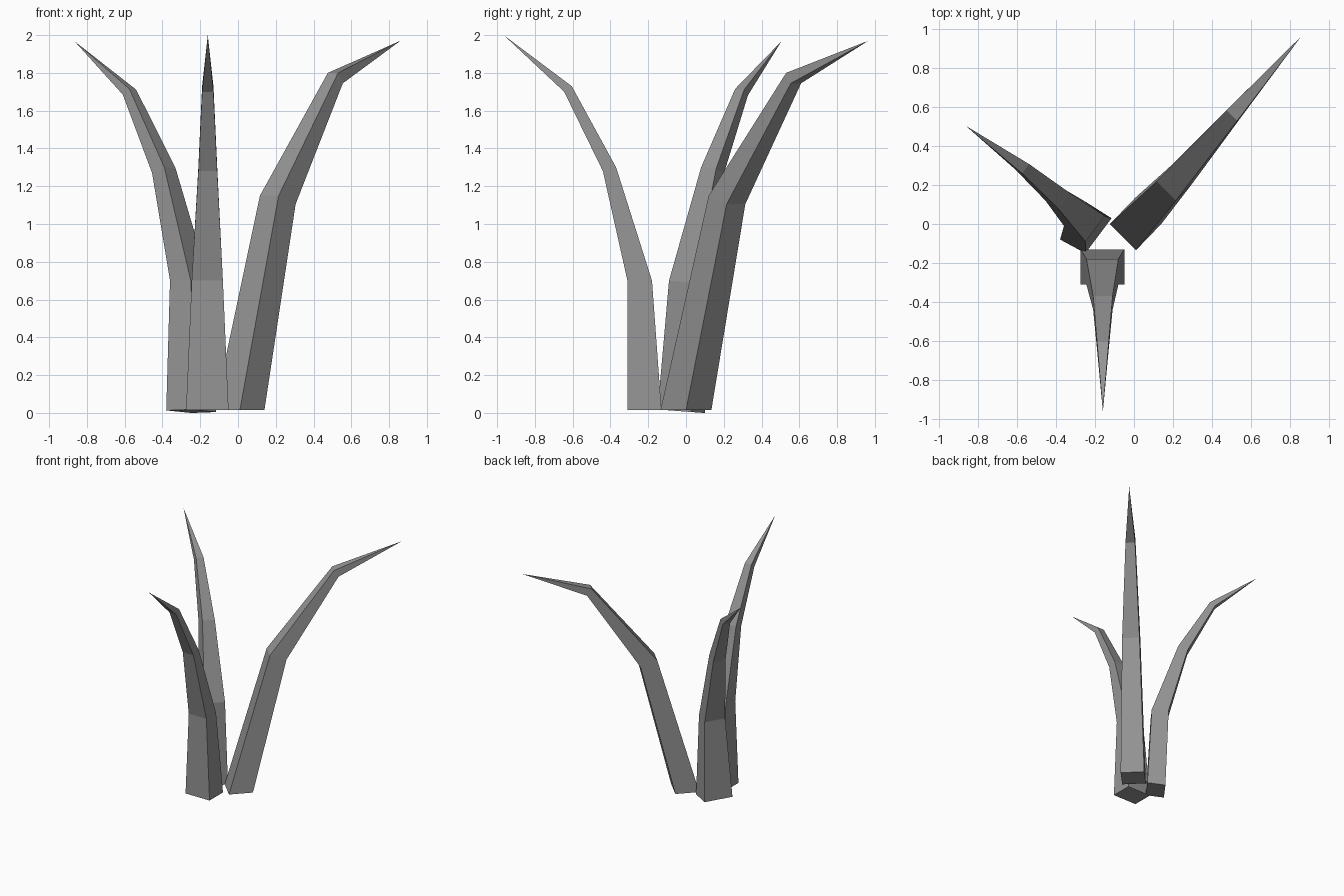
import bpy, bmesh
from mathutils import Vector

if "Cube" in bpy.data.objects:
    bpy.data.objects.remove(bpy.data.objects["Cube"])

# Dark grey shared by all blades
grey = bpy.data.materials.new("dark_grey")
grey.diffuse_color = (0.3, 0.3, 0.3, 1)
grey.use_nodes = True
grey.node_tree.nodes["Principled BSDF"].inputs["Base Color"].default_value = grey.diffuse_color


def blade(name, side, stations, tip):
    """Four-sided tapering blade; each station = (inner corner, outer corner, width along side)."""
    bm = bmesh.new()
    side = Vector(side).normalized()
    rings = []
    for inner, outer, width in stations:
        a, b = Vector(inner), Vector(outer)
        rings.append([bm.verts.new(p) for p in (a, a + side * width, b + side * width, b)])
    bm.faces.new(rings[0])
    for lo, hi in zip(rings, rings[1:]):
        for i in range(4):
            j = (i + 1) % 4
            bm.faces.new((lo[i], lo[j], hi[j], hi[i]))
    top = bm.verts.new(tip)
    for i in range(4):
        bm.faces.new((rings[-1][i], rings[-1][(i + 1) % 4], top))
    bmesh.ops.recalc_face_normals(bm, faces=bm.faces[:])
    mesh = bpy.data.meshes.new(name)
    bm.to_mesh(mesh)
    bm.free()
    mesh.materials.append(grey)
    bpy.context.collection.objects.link(bpy.data.objects.new(name, mesh))


# Blade leaning to the front
blade("front_blade", (1, 0, 0), [
    ((-0.275, -0.13, 0.015), (-0.275, -0.31, 0.015), 0.225),
    ((-0.245, -0.18, 0.70), (-0.245, -0.31, 0.70), 0.165),
    ((-0.21, -0.37, 1.30), (-0.21, -0.44, 1.28), 0.10),
    ((-0.19, -0.605, 1.73), (-0.19, -0.645, 1.70), 0.06),
], (-0.16, -0.965, 2.0))

# Blade leaning to the back right, with one bend fewer
blade("right_blade", (-0.70, 0.70, 0), [
    ((0.01, -0.135, 0.015), (0.14, 0.0, 0.015), 0.19),
    ((0.215, 0.12, 1.15), (0.305, 0.215, 1.105), 0.14),
    ((0.53, 0.53, 1.80), (0.555, 0.555, 1.745), 0.077),
], (0.86, 0.965, 1.97))

# Blade leaning to the back left, slightly tilted
blade("left_blade", (0.60, 0.80, -0.06), [
    ((-0.25, -0.15, 0.018), (-0.38, -0.08, 0.013), 0.225),
    ((-0.25, -0.09, 0.70), (-0.36, -0.01, 0.70), 0.165),
    ((-0.39, 0.08, 1.30), (-0.455, 0.12, 1.27), 0.10),
    ((-0.575, 0.26, 1.715), (-0.61, 0.28, 1.685), 0.06),
], (-0.865, 0.505, 1.967))
